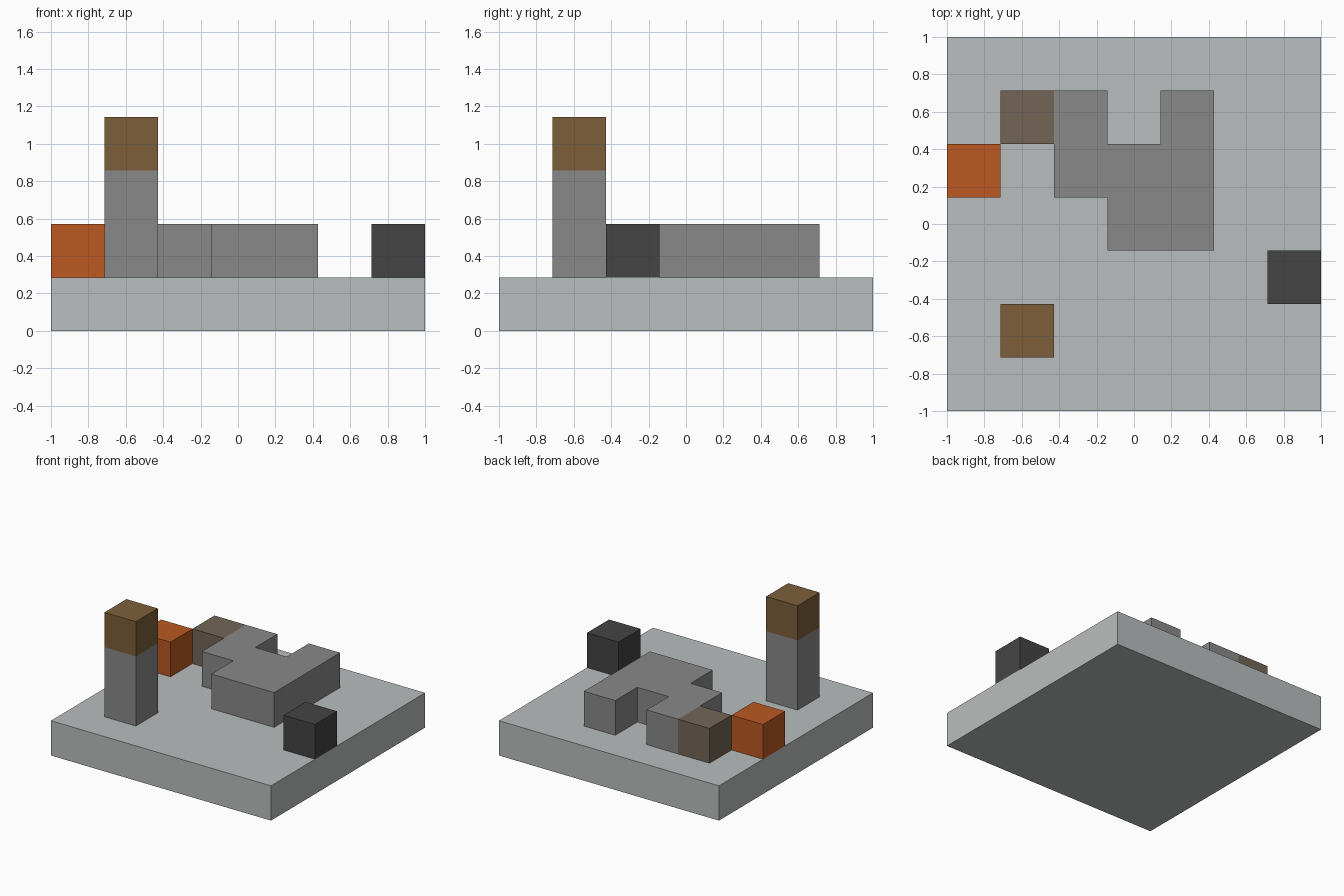
import bpy
import bmesh

CELL = 2 / 7  # the layout is a seven by seven grid of cubes

default = bpy.data.objects.get("Cube")
if default:
    bpy.data.objects.remove(default, do_unlink=True)


def linear(v):
    v /= 255
    return v / 12.92 if v <= 0.04045 else ((v + 0.055) / 1.055) ** 2.4


def material(name, *rgb):
    colour = [linear(v) for v in rgb] + [1]
    mat = bpy.data.materials.new(name)
    mat.use_nodes = True
    mat.diffuse_color = colour
    mat.node_tree.nodes["Principled BSDF"].inputs["Base Color"].default_value = colour
    return mat


def blocks(name, mat, cells, level, height=1):
    """Extrude a footprint of grid cells (column, row) into one closed solid."""
    bm = bmesh.new()
    for col, row in cells:
        corners = [(col, row), (col + 1, row), (col + 1, row + 1), (col, row + 1)]
        bm.faces.new([bm.verts.new((c * CELL - 1, r * CELL - 1, level * CELL))
                      for c, r in corners])
    bmesh.ops.remove_doubles(bm, verts=bm.verts, dist=0.001)
    bmesh.ops.dissolve_limit(bm, angle_limit=0.01, verts=bm.verts, edges=bm.edges)
    floor = bm.faces[:]
    result = bmesh.ops.extrude_face_region(bm, geom=floor, use_keep_orig=True)
    top = [g for g in result["geom"] if isinstance(g, bmesh.types.BMVert)]
    bmesh.ops.translate(bm, verts=top, vec=(0, 0, height * CELL))
    bmesh.ops.recalc_face_normals(bm, faces=bm.faces)
    mesh = bpy.data.meshes.new(name)
    bm.to_mesh(mesh)
    bm.free()
    mesh.materials.append(mat)
    obj = bpy.data.objects.new(name, mesh)
    bpy.context.collection.objects.link(obj)
    return obj


pale = material("pale grey", 186, 190, 189)
stone = material("stone grey", 137, 137, 137)
brown = material("brown", 125, 95, 58)
taupe = material("taupe", 115, 101, 87)
orange = material("orange", 187, 89, 33)
charcoal = material("charcoal", 68, 68, 68)

# Ground slab
blocks("base_slab", pale, [(c, r) for c in range(7) for r in range(7)], 0)

# Pillar with its brown cap
blocks("pillar", stone, [(1, 1)], 1, 2)
blocks("pillar_cap", brown, [(1, 1)], 3)

# Winding low wall and the taupe block at its end
blocks("low_wall", stone, [(2, 5), (2, 4), (3, 4), (3, 3), (4, 3), (4, 4), (4, 5)], 1)
blocks("wall_end_block", taupe, [(1, 5)], 1)

# Loose blocks on the slab edges
blocks("orange_block", orange, [(0, 4)], 1)
blocks("charcoal_block", charcoal, [(6, 2)], 1)
